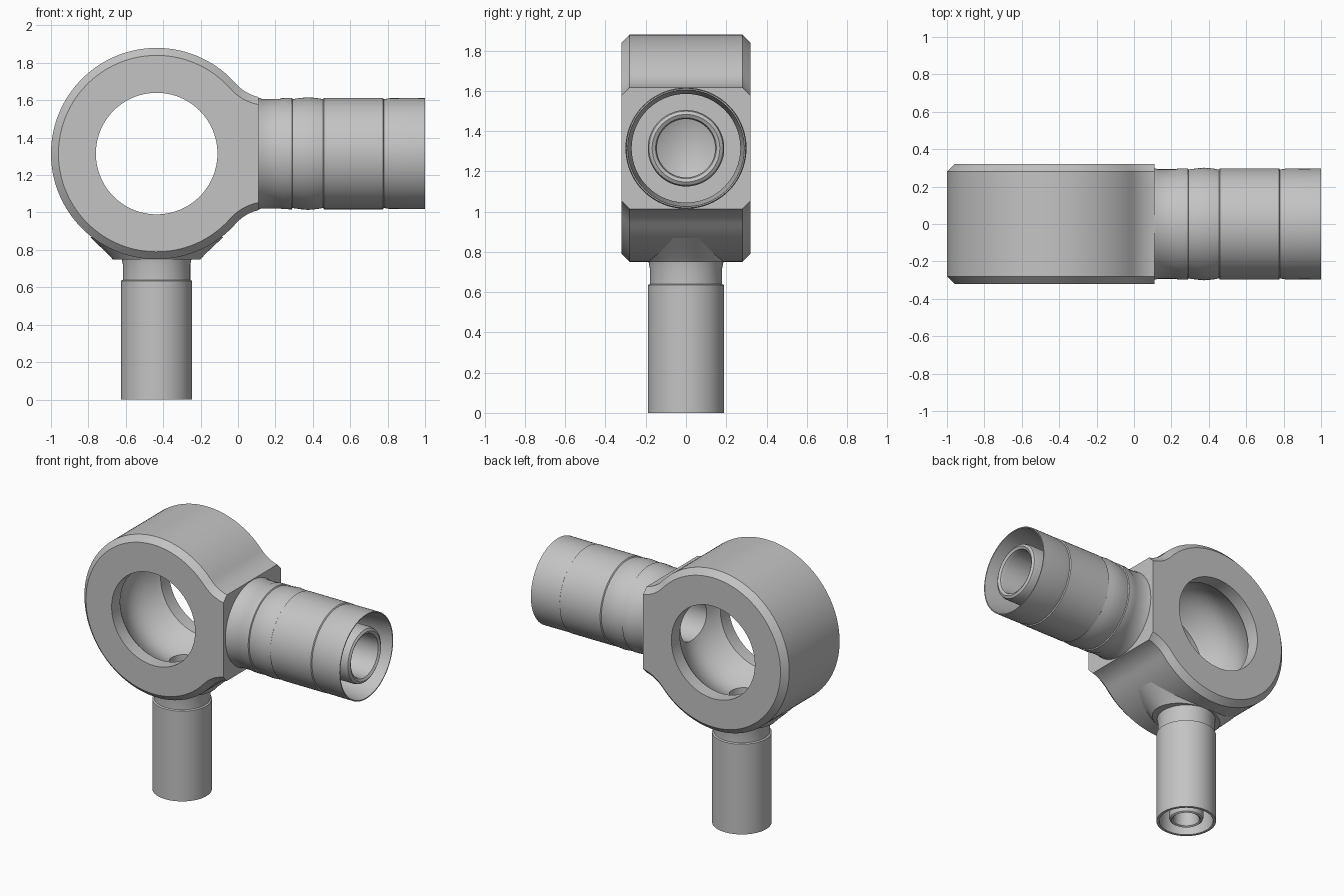
import bpy, bmesh
from math import pi, sin, cos, atan2, acos, hypot
from mathutils import Matrix, Vector

old = bpy.data.objects.get("Cube")
if old:
    bpy.data.objects.remove(old, do_unlink=True)

CX, CZ = -0.435, 1.315      # ring centre
RING_R, HALF, CHAMFER = 0.565, 0.32, 0.04
END_X = 0.11                # flat face carrying the large tube

grey = bpy.data.materials.new("metal grey")
grey.use_nodes = True
grey.diffuse_color = (0.55, 0.55, 0.55, 1)
grey.node_tree.nodes["Principled BSDF"].inputs["Base Color"].default_value = (0.55, 0.55, 0.55, 1)


def finish(name, bm):
    bmesh.ops.recalc_face_normals(bm, faces=bm.faces)
    mesh = bpy.data.meshes.new(name)
    bm.to_mesh(mesh)
    bm.free()
    mesh.materials.append(grey)
    obj = bpy.data.objects.new(name, mesh)
    bpy.context.collection.objects.link(obj)
    return obj


def activate(obj):
    bpy.ops.object.select_all(action='DESELECT')
    obj.select_set(True)
    bpy.context.view_layer.objects.active = obj


def smooth(obj):
    activate(obj)
    bpy.ops.object.shade_smooth_by_angle(angle=0.5)


def revolve(name, profile, matrix, closed=True, steps=80):
    """Spin (axial, radius) points about z, then place with matrix."""
    bm = bmesh.new()
    verts = [bm.verts.new((r, 0, a)) for a, r in profile]
    edges = [bm.edges.new(p) for p in zip(verts, verts[1:])]
    if closed:
        edges.append(bm.edges.new((verts[-1], verts[0])))
    bmesh.ops.spin(bm, geom=verts + edges, cent=(0, 0, 0), axis=(0, 0, 1),
                   angle=2 * pi, steps=steps, use_duplicate=False)
    bmesh.ops.remove_doubles(bm, verts=bm.verts, dist=1e-5)
    bm.transform(matrix)
    return finish(name, bm)


def outline(inset):
    """Eye outline: round ring blended by concave fillets into the flat end."""
    fx, fz, fr = 0.595, 0.526, 0.229
    a = atan2(fz, fx)
    r, f = RING_R - inset, fr + inset
    ring = [a + (2 * pi - 2 * a) * i / 96 for i in range(97)]
    pts = [(CX + r * cos(t), CZ + r * sin(t)) for t in ring]
    start, end = a + pi, 2 * pi - acos((END_X - CX - fx) / f)
    fillet = [start + (end - start) * i / 12 for i in range(1, 13)]
    upper = [(CX + fx + f * cos(t), fz + f * sin(t)) for t in fillet]
    pts += [(x, CZ - z) for x, z in upper]
    pts += [(x, CZ + z) for x, z in reversed(upper)]
    return pts


# Eye body with chamfered rims
bm = bmesh.new()
layers = []
for y, inset in ((-HALF, CHAMFER), (CHAMFER - HALF, 0), (HALF - CHAMFER, 0), (HALF, CHAMFER)):
    layers.append([bm.verts.new((x, y, z)) for x, z in outline(inset)])
for low, high in zip(layers, layers[1:]):
    n = len(low)
    for i in range(n):
        j = (i + 1) % n
        bm.faces.new((low[i], low[j], high[j], high[i]))
bm.faces.new(layers[0])
bm.faces.new(layers[-1])
body = finish("eye_body", bm)

# Placement matrices for the three axes
along_y = Matrix.Translation((CX, 0, CZ)) @ Matrix.Rotation(pi / 2, 4, 'X')
along_x = Matrix.Translation((0, 0, CZ)) @ Matrix.Rotation(pi / 2, 4, 'Y')
along_z = Matrix.Translation((CX, 0, 0))

# Cutters: eye bore with a rounded inner chamber, and the two passages
chamber = [(-0.22 + 0.44 * i / 16, 0.33 + 0.09 * sin(pi * i / 16)) for i in range(17)]
bore = [(-0.5, 0), (-0.5, 0.325), (-0.225, 0.325)] + chamber + [(0.225, 0.325), (0.5, 0.325), (0.5, 0)]
cutters = [
    revolve("eye_bore", bore, along_y, False, 96),
    revolve("side_passage", [(CX, 0), (CX, 0.145), (0.3, 0.145), (0.3, 0)], along_x, False),
    revolve("lower_passage", [(0.6, 0), (0.6, 0.08), (CZ, 0.08), (CZ, 0)], along_z, False),
]
for cutter in cutters:
    activate(body)
    mod = body.modifiers.new("cut", 'BOOLEAN')
    mod.operation = 'DIFFERENCE'
    mod.solver = 'EXACT'
    mod.object = cutter
    bpy.ops.object.modifier_apply(modifier=mod.name)
    bpy.data.objects.remove(cutter, do_unlink=True)
smooth(body)

# Flared boss under the eye, narrower front to back
flare = [(0.75, 0.1), (0.75, 0.235), (0.78, 0.262), (0.82, 0.305), (0.868, 0.355), (0.868, 0.1)]
smooth(revolve("lower_boss", flare, along_z @ Matrix.Diagonal((1, 0.8, 1, 1))))

# Large crimped sleeve with its inner nipple
sleeve = [
    (0.09, 0.145), (0.09, 0.298), (0.115, 0.298), (0.125, 0.293), (0.225, 0.293),
    (0.235, 0.297), (0.288, 0.298), (0.292, 0.291), (0.33, 0.297), (0.375, 0.301),
    (0.42, 0.297), (0.455, 0.291), (0.46, 0.298), (0.775, 0.298), (0.78, 0.291),
    (0.81, 0.296), (1.0, 0.297), (1.0, 0.29), (0.8, 0.27), (0.6, 0.27), (0.6, 0.19),
    (0.965, 0.19), (0.985, 0.184), (0.995, 0.168), (0.985, 0.151), (0.965, 0.145),
]
smooth(revolve("side_sleeve", sleeve, along_x))

# Small lower sleeve with its neck and inner nipple
stem = [
    (0.78, 0.08), (0.78, 0.19), (0.745, 0.185), (0.72, 0.18), (0.64, 0.18), (0.635, 0.19),
    (0.0, 0.19), (0.0, 0.172), (0.3, 0.165), (0.3, 0.11), (0.03, 0.11), (0.015, 0.105),
    (0.008, 0.095), (0.015, 0.085), (0.03, 0.08),
]
smooth(revolve("lower_sleeve", stem, along_z))
